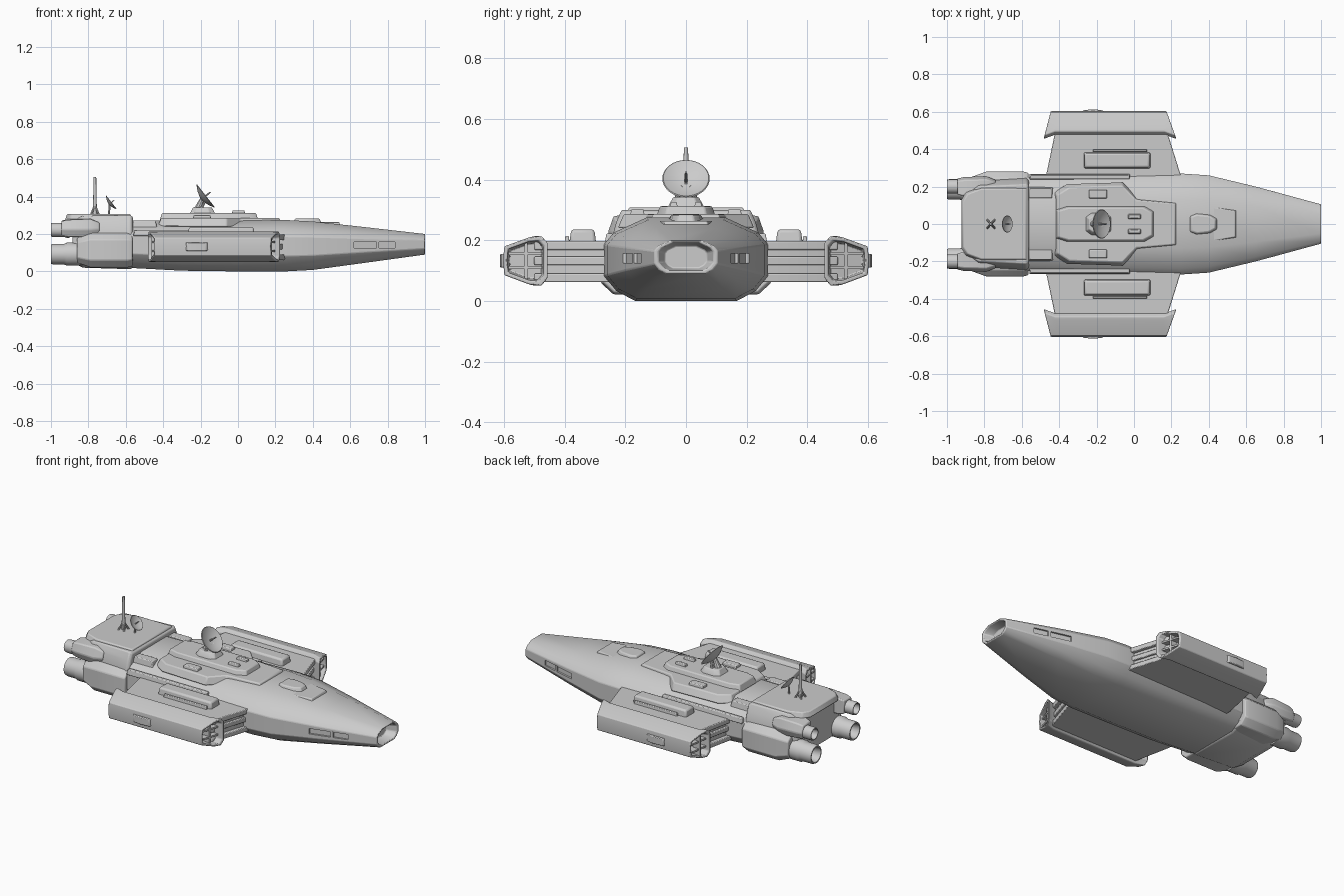
import bpy, bmesh, math
from mathutils import Vector, Matrix

if "Cube" in bpy.data.objects:
    bpy.data.objects.remove(bpy.data.objects["Cube"])


def loft(name, rings, mirror=False, bevel=0.0):
    """Skin a list of equal-length point rings and cap both ends."""
    bm = bmesh.new()
    vs = [[bm.verts.new(p) for p in r] for r in rings]
    n = len(rings[0])
    for a, b in zip(vs, vs[1:]):
        for i in range(n):
            bm.faces.new((a[i], a[(i + 1) % n], b[(i + 1) % n], b[i]))
    bm.faces.new(vs[0])
    bm.faces.new(vs[-1])
    bmesh.ops.recalc_face_normals(bm, faces=bm.faces)
    me = bpy.data.meshes.new(name)
    bm.to_mesh(me)
    bm.free()
    ob = bpy.data.objects.new(name, me)
    bpy.context.collection.objects.link(ob)
    if bevel:
        m = ob.modifiers.new("bevel", 'BEVEL')
        m.width, m.segments, m.limit_method = bevel, 2, 'ANGLE'
    if mirror:
        m = ob.modifiers.new("mirror", 'MIRROR')
        m.use_axis = (False, True, False)
        m.use_clip = False
    return ob


def plate(name, pts, z0, z1, inset=0.0, **kw):
    """Extruded outline; the top is shrunk by inset on each side."""
    xs, ys = [p[0] for p in pts], [p[1] for p in pts]
    cx, cy = (max(xs) + min(xs)) / 2, (max(ys) + min(ys)) / 2
    sx = 1 - 2 * inset / (max(xs) - min(xs))
    sy = 1 - 2 * inset / (max(ys) - min(ys))
    top = [(cx + (x - cx) * sx, cy + (y - cy) * sy, z1) for x, y in pts]
    return loft(name, [[(x, y, z0) for x, y in pts], top], **kw)


def box(name, x0, x1, y0, y1, z0, z1, inset=0.0, **kw):
    return plate(name, [(x0, y0), (x1, y0), (x1, y1), (x0, y1)], z0, z1, inset, **kw)


def sym(half):
    """Complete a half outline (x, y>0) across y = 0."""
    return half + [(x, -y) for x, y in reversed(half)]


def section(x, w, z0, z1, prof):
    h = z1 - z0
    half = [(x, u * w, z0 + v * h) for u, v in prof]
    return half + [(x, -y, z) for _, y, z in reversed(half)]


def lathe(name, steps, mat, n=24, **kw):
    """Round part from (radius, height) steps along local z."""
    return loft(name, [[mat @ Vector((r * math.cos(2 * math.pi * i / n),
                                      r * math.sin(2 * math.pi * i / n), h))
                        for i in range(n)] for r, h in steps], **kw)


def rod(name, a, b, r0, r1, n=10, **kw):
    a, b = Vector(a), Vector(b)
    d = b - a
    mat = Matrix.Translation(a) @ d.to_track_quat('Z', 'Y').to_matrix().to_4x4()
    lathe(name, [(r0, 0), (r1, d.length)], mat, n, **kw)


# Main hull with hollow nose
HULL = [(0.62, 0), (0.85, 0.12), (1, 0.3), (1, 0.68), (0.88, 0.82), (0.48, 1)]
hull = loft("main_hull", [section(*s, HULL) for s in [
    (-0.6, 0.25, 0.02, 0.272), (-0.3, 0.262, 0.004, 0.272), (0.0, 0.265, 0, 0.272),
    (0.25, 0.27, 0, 0.275), (0.4, 0.26, 0.008, 0.267), (0.65, 0.2, 0.042, 0.24),
    (1.0, 0.105, 0.09, 0.2), (1.0, 0.09, 0.1, 0.192), (0.94, 0.07, 0.108, 0.182)]],
    bevel=0.004)

# Side window slots in the nose
cut = loft("window_cutter", [[(x, y + o, z) for o, z in
           [(-0.012, 0.125), (0.05, 0.125), (0.05, 0.157), (-0.012, 0.157)]]
           for x, y in [(0.62, 0.208), (0.84, 0.151)]], mirror=True)
cut.hide_render = True
cut.hide_set(True)
m = hull.modifiers.new("window_slots", 'BOOLEAN')
m.object, m.operation = cut, 'DIFFERENCE'
loft("window_divider", [[(x, y + o, z) for o, z in
     [(-0.02, 0.12), (0.0, 0.12), (0.0, 0.16), (-0.02, 0.16)]]
     for x, y in [(0.74, 0.176), (0.755, 0.172)]], mirror=True)

# Hull deck, bridge and roof details
plate("upper_deck", sym([(-0.43, 0.17), (-0.36, 0.215), (-0.06, 0.225), (0.02, 0.14),
                         (0.24, 0.12)]), 0.24, 0.286, 0.02, bevel=0.006)
plate("bridge_block", sym([(-0.42, 0.08), (-0.36, 0.1), (0.06, 0.1), (0.11, 0.07)]),
      0.27, 0.312, 0.014, bevel=0.006)
plate("dish_base", sym([(-0.26, 0.04), (-0.23, 0.062), (-0.15, 0.062), (-0.12, 0.04)]),
      0.305, 0.342, 0.02, bevel=0.004)
box("bridge_sensor", -0.035, 0.04, 0.025, 0.055, 0.3, 0.326, 0.006, mirror=True, bevel=0.003)
box("deck_hatch", -0.245, -0.14, 0.132, 0.188, 0.26, 0.302, 0.008, mirror=True, bevel=0.004)
plate("nose_hump", sym([(0.29, 0.05), (0.33, 0.065), (0.41, 0.055), (0.45, 0.03)]),
      0.25, 0.284, 0.016, bevel=0.006)
plate("nose_deck", sym([(0.24, 0.115), (0.3, 0.12), (0.55, 0.075)]), 0.24, 0.264, 0.01, bevel=0.004)
box("aft_deck_rib", -0.57, -0.43, 0.13, 0.2, 0.22, 0.272, 0.01, mirror=True, bevel=0.004)
box("belt_rail", -0.56, -0.02, 0.235, 0.268, 0.19, 0.222, 0.006, mirror=True, bevel=0.004)

# Layered wings: recessed core between three slabs
def wing(d):
    return [(-0.47 + d, 0.2), (-0.47 + d, 0.26), (-0.42 + d, 0.5),
            (0.175 - d, 0.5), (0.25 - d, 0.26), (0.25 - d, 0.2)]


plate("wing_core", wing(0.022), 0.07, 0.19, mirror=True)
for i, (z0, z1, d) in enumerate([(0.062, 0.09, 0), (0.118, 0.146, 0.008), (0.168, 0.197, 0)]):
    plate(f"wing_slab_{i}", wing(d), z0, z1, mirror=True, bevel=0.004)

# Raised boxes on the wings
box("wing_box", -0.27, 0.09, 0.295, 0.385, 0.185, 0.236, 0.007, mirror=True, bevel=0.01)
box("wing_box_step", -0.22, 0.07, 0.383, 0.4, 0.19, 0.214, 0.003, mirror=True, bevel=0.003)

# Wing tip pods, hollow at both ends
POD = [(0.455, 0.075), (0.455, 0.192), (0.475, 0.214), (0.515, 0.21), (0.598, 0.18),
       (0.603, 0.135), (0.598, 0.085), (0.515, 0.054), (0.475, 0.05)]


def pod_ring(front, scale, depth, swell=0.0):
    ring = []
    for y, z in POD:
        y, z = 0.53 + (y - 0.53) * scale, 0.132 + (z - 0.132) * scale
        if y < 0.49:
            y += swell
        x = 0.225 - depth - (y - 0.46) * 0.36 if front else -0.482 + depth + (y - 0.46) * 0.26
        ring.append((x, y, z))
    return ring


loft("wing_pod", [pod_ring(False, 0.72, 0.06), pod_ring(False, 0.82, 0), pod_ring(False, 1, 0),
                  pod_ring(False, 1, 0.05, 0.02), pod_ring(True, 1, 0.05, 0.02),
                  pod_ring(True, 1, 0), pod_ring(True, 0.82, 0), pod_ring(True, 0.72, 0.06)],
     mirror=True, bevel=0.004)
for end, xi, xo in (("front", (0.13, 0.198), (0.1, 0.165)), ("rear", (-0.465, -0.4), (-0.45, -0.39))):
    for i, z in enumerate((0.105, 0.152)):
        plate(f"pod_{end}_slat_{i}", [(xi[0], 0.475), (xi[1], 0.475), (xo[1], 0.585), (xo[0], 0.585)],
              z, z + 0.01, mirror=True)
    plate(f"pod_{end}_post", [(xi[0], 0.522), (xi[1] - 0.015, 0.522), (xi[1] - 0.018, 0.532),
                              (xi[0], 0.532)], 0.07, 0.195, mirror=True)
plate("pod_side_blister", [(-0.29, 0.59), (-0.27, 0.609), (-0.22, 0.613), (-0.17, 0.609), (-0.15, 0.59)],
      0.11, 0.155, mirror=True, bevel=0.004)

# Stern block and its side armour
STERN = [(0.62, 0), (0.95, 0.14), (1, 0.6), (0.92, 0.86), (0.85, 1)]
loft("stern_block", [section(*s, STERN) for s in [
    (-0.885, 0.2, 0.05, 0.27), (-0.83, 0.235, 0.02, 0.297), (-0.575, 0.25, 0.012, 0.3),
    (-0.562, 0.24, 0.02, 0.29)]], bevel=0.005)
plate("stern_roof", sym([(-0.925, 0.13), (-0.9, 0.17), (-0.82, 0.2), (-0.565, 0.2)]),
      0.275, 0.308, 0.012, bevel=0.005)
SIDE = [(0.15, 0.022), (0.24, 0.022), (0.28, 0.06), (0.28, 0.17), (0.245, 0.205), (0.15, 0.205)]
loft("stern_side_armour", [[(x, 0.19 + (y - 0.19) * s, 0.11 + (z - 0.11) * s) for y, z in SIDE]
     for x, s in [(-0.86, 0.72), (-0.79, 1), (-0.59, 1), (-0.565, 0.93)]], mirror=True, bevel=0.005)
loft("upper_engine_cowl", [[(x, 0.2 + y * s, 0.225 + z * s) for y, z in
     [(-0.05, -0.04), (0.035, -0.04), (0.052, 0), (0.035, 0.05), (-0.05, 0.055)]]
     for x, s in [(-0.945, 0.85), (-0.91, 1), (-0.79, 1.1), (-0.74, 0.7)]], mirror=True, bevel=0.006)

# Engine nozzles, two on each side
for name, y, z, r, start in (("lower_nozzle", 0.185, 0.092, 0.055, 0.16),
                             ("upper_nozzle", 0.2, 0.222, 0.038, 0.1)):
    mat = Matrix.Translation((-1, y, z)) @ Matrix.Rotation(math.pi / 2, 4, 'Y')
    lathe(name, [(r * 0.6, 0.07), (r * 0.8, 0.0), (r * 0.93, 0), (r, 0.012), (r, 0.07),
                 (r * 1.12, 0.085), (r * 1.12, start)], mat, 28, mirror=True)

# Dish antennas facing forward and up
def dish(name, c, r):
    mat = Matrix.Translation(c) @ Matrix.Rotation(math.radians(52), 4, 'Y')
    lathe(name, [(r * .15, -r * .3), (r * .6, -r * .16), (r, r * .06), (r * .96, r * .1),
                 (r * .6, -r * .06), (r * .12, -r * .14)], mat, 32)
    rod(name + "_feed", mat @ Vector((0, 0, -r * .15)), mat @ Vector((0, 0, r * .5)), r * .07, r * .05)
    return mat


mat = dish("main_dish", (-0.178, 0, 0.4), 0.078)
rod("main_dish_mount", (-0.215, 0, 0.33), mat @ Vector((0, 0, -0.015)), 0.022, 0.012)
rod("main_dish_brace", (-0.2, 0.035, 0.33), mat @ Vector((0.02, 0.01, -0.01)), 0.008, 0.006, mirror=True)
mat = dish("aft_dish", (-0.68, 0, 0.367), 0.046)
rod("aft_dish_stem", (-0.69, 0, 0.3), mat @ Vector((0, 0, -0.008)), 0.006, 0.005)

# Mast with braced foot
rod("mast", (-0.765, 0, 0.3), (-0.765, 0, 0.506), 0.011, 0.007, 12)
for i, (dx, dy) in enumerate([(0.02, 0.022), (0.02, -0.022), (-0.02, 0.022), (-0.02, -0.022)]):
    rod(f"mast_brace_{i}", (-0.765 + dx, dy, 0.303), (-0.765, 0, 0.36), 0.006, 0.004, 8)

# Smooth shading with crisp edges
for ob in bpy.context.collection.objects:
    if not ob.hide_render:
        ob.select_set(True)
        bpy.context.view_layer.objects.active = ob
bpy.ops.object.shade_smooth_by_angle(angle=math.radians(32))
